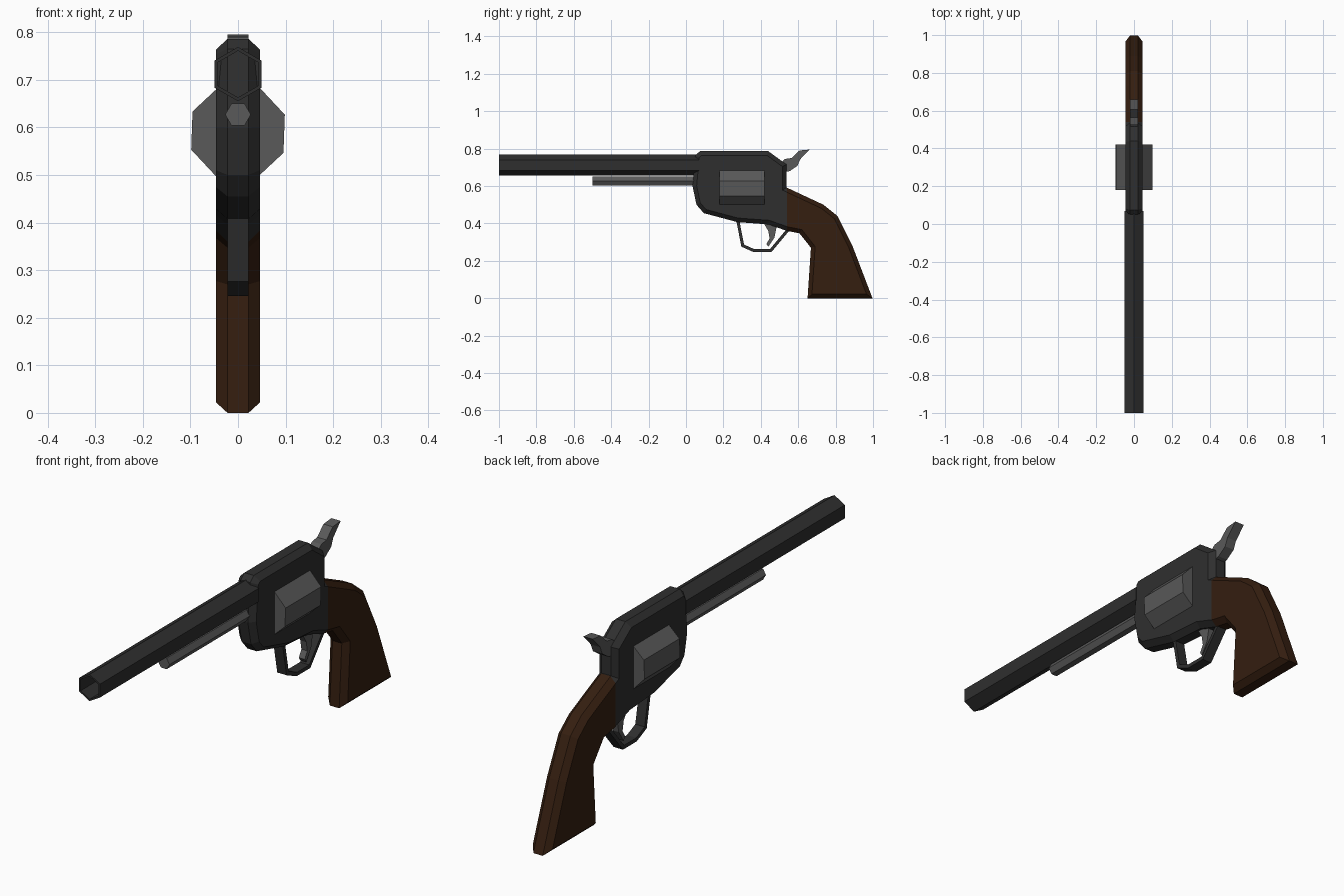
import bpy, bmesh, math
from mathutils import Vector

if "Cube" in bpy.data.objects:
    bpy.data.objects.remove(bpy.data.objects["Cube"])


def material(name, rgb):
    m = bpy.data.materials.new(name)
    m.diffuse_color = (*rgb, 1)
    m.use_nodes = True
    m.node_tree.nodes["Principled BSDF"].inputs["Base Color"].default_value = m.diffuse_color
    return m


DARK = material("dark_steel", (0.028, 0.028, 0.028))
STEEL = material("steel", (0.10, 0.10, 0.10))
WOOD = material("wood", (0.035, 0.013, 0.005))


def loft(name, rings, mat):
    """Join successive rings of points with quads and cap both ends."""
    bm = bmesh.new()
    vs = [[bm.verts.new(p) for p in r] for r in rings]
    n = len(vs[0])
    for a, b in zip(vs, vs[1:]):
        for i in range(n):
            j = (i + 1) % n
            bm.faces.new((a[i], a[j], b[j], b[i]))
    bm.faces.new(vs[0][::-1])
    bm.faces.new(vs[-1])
    bmesh.ops.recalc_face_normals(bm, faces=bm.faces[:])
    me = bpy.data.meshes.new(name)
    bm.to_mesh(me)
    bm.free()
    me.materials.append(mat)
    ob = bpy.data.objects.new(name, me)
    bpy.context.collection.objects.link(ob)
    return ob


def ring(y, z, r, sides, turn):
    """Regular polygon around the y axis."""
    a = [math.radians(turn) + math.tau * i / sides for i in range(sides)]
    return [(r * math.cos(t), y, z + r * math.sin(t)) for t in a]


def offset(pts, d, closed=True):
    """Shift a (y, z) path sideways to its left by d, with mitred corners."""
    p = [Vector(q) for q in pts]
    n, out = len(p), []
    for i in range(n):
        e1 = (p[i] - p[i - 1]) if closed or i else (p[1] - p[0])
        e2 = (p[(i + 1) % n] - p[i]) if closed or i < n - 1 else e1
        n1, n2 = [Vector((-e.y, e.x)).normalized() for e in (e1, e2)]
        out.append(p[i] + (n1 + n2) * d / (1 + n1.dot(n2)))
    return out


def layer(x, pts):
    return [(x, q[0], q[1]) for q in pts]


def plate(name, pts, half, mat):
    return loft(name, [layer(-half, pts), layer(half, pts)], mat)


def trim(ob, y, keep_back):
    """Cut an object at y, keep one side and close the cut."""
    bm = bmesh.new()
    bm.from_mesh(ob.data)
    res = bmesh.ops.bisect_plane(bm, geom=bm.verts[:] + bm.edges[:] + bm.faces[:],
                                 plane_co=(0, y, 0), plane_no=(0, 1, 0),
                                 clear_inner=keep_back, clear_outer=not keep_back)
    edges = [e for e in res["geom_cut"] if isinstance(e, bmesh.types.BMEdge)]
    bmesh.ops.holes_fill(bm, edges=edges)
    bmesh.ops.recalc_face_normals(bm, faces=bm.faces[:])
    bm.to_mesh(ob.data)
    bm.free()


# Frame and grip share one chamfered outline, split at the wood joint
body = [(0.035, 0.60), (0.056, 0.50), (0.095, 0.455), (0.275, 0.407), (0.44, 0.395),
        (0.54, 0.36), (0.607, 0.347), (0.668, 0.27), (0.65, 0.0), (0.997, 0.0),
        (0.89, 0.28), (0.81, 0.44), (0.735, 0.50), (0.538, 0.592), (0.538, 0.715),
        (0.44, 0.786), (0.075, 0.786), (0.05, 0.765)]
inner = offset(body, 0.022)
for name, mat, back in (("frame", DARK, False), ("grip", WOOD, True)):
    part = loft(name, [layer(-0.046, inner), layer(-0.022, body),
                       layer(0.022, body), layer(0.046, inner)], mat)
    trim(part, 0.54, back)

# Hollow hexagonal barrel
loft("barrel", [ring(0.07, 0.712, 0.057, 6, 30), ring(-1, 0.712, 0.057, 6, 30),
                ring(-1, 0.712, 0.049, 6, 30), ring(0.06, 0.712, 0.049, 6, 30)], DARK)

# Ejector rod and chambered drum
loft("ejector_rod", [ring(-0.5, 0.627, 0.027, 6, 0), ring(0.07, 0.627, 0.027, 6, 0)], STEEL)
loft("drum", [ring(0.18, 0.59, 0.105, 8, 20.5), ring(0.42, 0.59, 0.105, 8, 20.5)], STEEL)

# Hammer
plate("hammer", [(0.49, 0.71), (0.53, 0.745), (0.565, 0.75), (0.607, 0.79), (0.66, 0.795),
                 (0.61, 0.742), (0.596, 0.708), (0.555, 0.68), (0.50, 0.67)], 0.022, STEEL)

# Trigger
plate("trigger", [(0.41, 0.41), (0.49, 0.41), (0.473, 0.325), (0.44, 0.275),
                  (0.43, 0.29), (0.447, 0.32), (0.44, 0.36)], 0.014, STEEL)

# Trigger guard strip
guard = [(0.268, 0.42), (0.296, 0.276), (0.363, 0.246), (0.456, 0.246), (0.555, 0.365)]
plate("trigger_guard", guard + offset(guard, 0.016, False)[::-1], 0.022, DARK)
